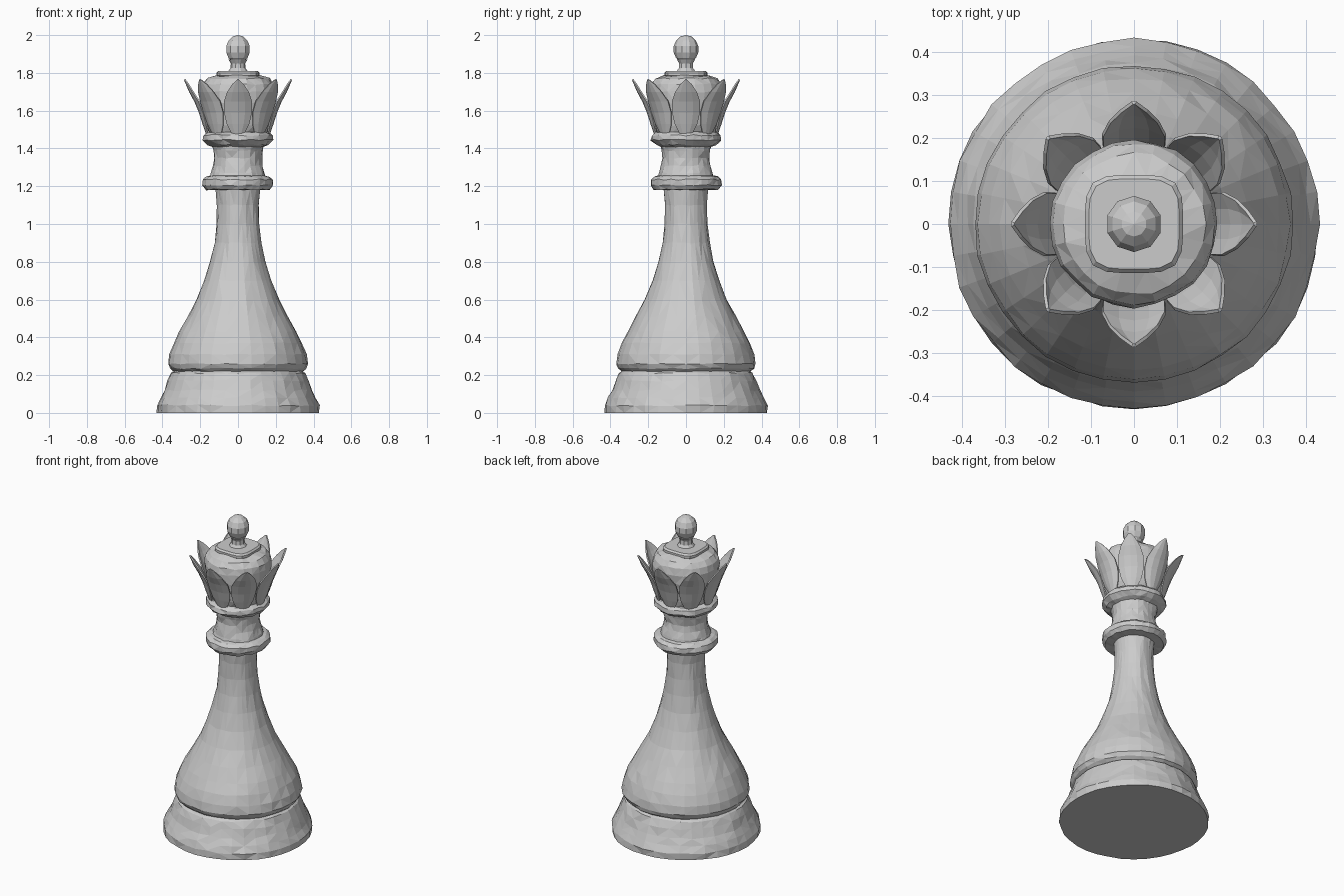
import bpy, bmesh, math, random
from mathutils import Vector

if "Cube" in bpy.data.objects:
    bpy.data.objects.remove(bpy.data.objects["Cube"])

random.seed(4)


def finish(name, bm):
    bmesh.ops.recalc_face_normals(bm, faces=bm.faces)
    me = bpy.data.meshes.new(name)
    bm.to_mesh(me)
    bm.free()
    ob = bpy.data.objects.new(name, me)
    bpy.context.collection.objects.link(ob)
    return ob


def lathe(name, profile, sides=32, jitter=0.0, square=2.0):
    """Closed turned part from (radius, z) points; square > 2 flattens the outline."""
    bm = bmesh.new()
    rings = []
    last = len(profile) - 1
    for k, (r, z) in enumerate(profile):
        ring = []
        for i in range(sides):
            a = 2 * math.pi * i / sides
            c, s = math.cos(a), math.sin(a)
            f = r / (abs(c) ** square + abs(s) ** square) ** (1 / square)
            f += random.uniform(-jitter, jitter)
            dz = 0 if k in (0, last) else random.uniform(-jitter, jitter)
            ring.append(bm.verts.new((f * c, f * s, z + dz)))
        rings.append(ring)
    for a, b in zip(rings, rings[1:]):
        for i in range(sides):
            j = (i + 1) % sides
            bm.faces.new((a[i], a[j], b[j], b[i]))
    bm.faces.new(rings[0])
    bm.faces.new(rings[-1])
    # irregular chiselled facets
    bmesh.ops.triangulate(bm, faces=[f for f in bm.faces if len(f.verts) == 4],
                          quad_method='SHORT_EDGE')
    return finish(name, bm)


# Turned body, bottom to top
lathe("base", [(0.43, 0), (0.43, 0.04), (0.41, 0.08), (0.39, 0.12), (0.372, 0.17),
               (0.355, 0.21), (0.335, 0.225)], 36, 0.004)
lathe("stem", [(0.335, 0.215), (0.36, 0.235), (0.37, 0.26), (0.362, 0.31), (0.34, 0.37),
               (0.31, 0.43), (0.265, 0.51), (0.218, 0.60), (0.178, 0.70), (0.147, 0.80),
               (0.125, 0.90), (0.113, 1.00), (0.110, 1.10), (0.118, 1.19)], 32, 0.003)
lathe("lower_collar", [(0.12, 1.18), (0.17, 1.182), (0.187, 1.205), (0.185, 1.235),
                       (0.165, 1.25), (0.13, 1.26)], 28, 0.004)
lathe("neck", [(0.15, 1.24), (0.142, 1.27), (0.13, 1.31), (0.125, 1.35), (0.13, 1.39),
               (0.14, 1.43)], 24, 0.004)
lathe("upper_collar", [(0.125, 1.405), (0.16, 1.42), (0.185, 1.445), (0.182, 1.47),
                       (0.165, 1.485), (0.14, 1.49)], 28, 0.004)
lathe("crown_bowl", [(0.15, 1.48), (0.168, 1.52), (0.18, 1.58), (0.19, 1.64), (0.194, 1.70),
                     (0.187, 1.74), (0.165, 1.77), (0.11, 1.79)], 24, 0.004)
lathe("crown_cap", [(0.10, 1.77), (0.114, 1.785), (0.114, 1.80), (0.105, 1.81)], 24, 0, 4)
lathe("finial_neck", [(0.055, 1.805), (0.04, 1.825), (0.038, 1.85), (0.05, 1.87)], 10)

# Finial ball
bm = bmesh.new()
bmesh.ops.create_uvsphere(bm, u_segments=10, v_segments=7, radius=0.067)
for v in bm.verts:
    v.co.z = v.co.z * 1.12 + 1.925
finish("finial_ball", bm)

# Eight pointed leaves curling out of the upper collar: (radius, z, half width)
leaf = [(0.165, 1.475, 0.03), (0.184, 1.53, 0.058), (0.203, 1.59, 0.072),
        (0.228, 1.65, 0.073), (0.255, 1.70, 0.056), (0.272, 1.74, 0.030),
        (0.283, 1.765, 0.004)]
for n in range(8):
    a = n * math.pi / 4
    out = Vector((math.cos(a), math.sin(a), 0))
    side = Vector((-math.sin(a), math.cos(a), 0))
    bm = bmesh.new()
    rows = []
    for r, z, w in leaf:
        row = []
        for t in (-1, -0.5, 0, 0.5, 1):
            # edges wrap back around the bowl
            p = out * (r - 0.3 * w * t * t) + side * (w * t)
            row.append(bm.verts.new((p.x, p.y, z)))
        rows.append(row)
    for p, q in zip(rows, rows[1:]):
        for i in range(4):
            bm.faces.new((p[i], p[i + 1], q[i + 1], q[i]))
    ob = finish(f"crown_leaf_{n + 1}", bm)
    mod = ob.modifiers.new("thickness", 'SOLIDIFY')
    mod.thickness = 0.008
    mod.offset = 0
